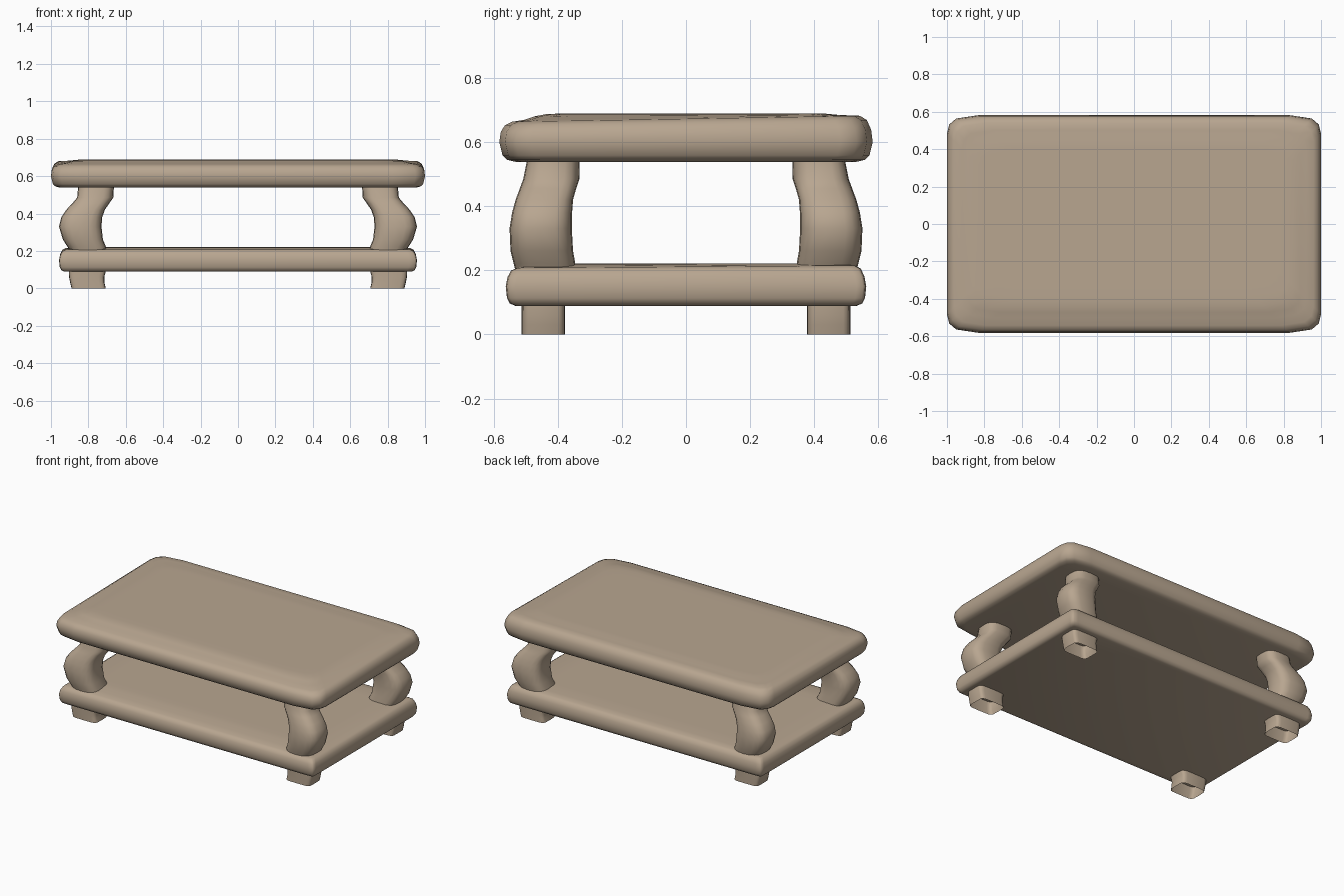
import bpy, bmesh, math

if "Cube" in bpy.data.objects:
    bpy.data.objects.remove(bpy.data.objects["Cube"])

# Brown wood for every part
wood = bpy.data.materials.new("brown_wood")
wood.diffuse_color = (0.48, 0.38, 0.28, 1)
wood.use_nodes = True
wood.node_tree.nodes["Principled BSDF"].inputs["Base Color"].default_value = wood.diffuse_color


def loft(name, rings, cap_bottom=True, cap_top=True, angle=40):
    """Skin a stack of equal-length point rings."""
    bm = bmesh.new()
    loops = [[bm.verts.new(p) for p in ring] for ring in rings]
    n = len(loops[0])
    for a, b in zip(loops, loops[1:]):
        for i in range(n):
            j = (i + 1) % n
            bm.faces.new((a[i], a[j], b[j], b[i]))
    if cap_bottom:
        bm.faces.new(loops[0][::-1])
    if cap_top:
        bm.faces.new(loops[-1])
    bmesh.ops.recalc_face_normals(bm, faces=bm.faces)
    mesh = bpy.data.meshes.new(name)
    bm.to_mesh(mesh)
    bm.free()
    mesh.materials.append(wood)
    obj = bpy.data.objects.new(name, mesh)
    bpy.context.collection.objects.link(obj)
    bpy.ops.object.select_all(action='DESELECT')
    obj.select_set(True)
    bpy.context.view_layer.objects.active = obj
    bpy.ops.object.shade_smooth_by_angle(angle=math.radians(angle))
    return obj


def slab_ring(hx, hy, corner, inset, z, tilt):
    """Rectangle with a softened corner; tilt lifts the back edge."""
    q = [(hx - inset - dx, hy - inset - dy) for dx, dy in corner]
    pts = (q + [(-x, y) for x, y in q[::-1]]
           + [(-x, -y) for x, y in q] + [(x, -y) for x, y in q[::-1]])
    return [(x, y, z + tilt * y / hy) for x, y in pts]


def slab(name, hx, hy, corner, profile):
    return loft(name, [slab_ring(hx, hy, corner, *p) for p in profile])


def block_ring(x0, x1, y0, y1, z, sx, sy, power, sides=20):
    """Superellipse cross-section placed in one corner of the table."""
    cx, cy, rx, ry = (x0 + x1) / 2, (y0 + y1) / 2, (x1 - x0) / 2, (y1 - y0) / 2
    ring = []
    for i in range(sides):
        t = 2 * math.pi * i / sides
        c, s = math.cos(t), math.sin(t)
        x = cx + rx * math.copysign(abs(c) ** (2 / power), c)
        y = cy + ry * math.copysign(abs(s) ** (2 / power), s)
        ring.append((sx * x, sy * y, z))
    return ring


# Tabletop with a slightly raised centre: profile is (inset, z, tilt)
slab("tabletop", 1.0, 0.582,
     [(0, 0.10), (0.012, 0.05), (0.05, 0.018), (0.17, 0)],
     [(0.05, 0.538, 0), (0.025, 0.544, 0), (0.01, 0.558, 0), (0, 0.60, 0),
      (0.005, 0.635, 0.003), (0.018, 0.66, 0.008), (0.04, 0.672, 0.01),
      (0.08, 0.676, 0.008), (0.11, 0.682, 0.003), (0.145, 0.687, 0.001),
      (0.18, 0.688, 0), (0.24, 0.688, 0)])

# Lower shelf
slab("lower_shelf", 0.957, 0.562,
     [(0, 0.03), (0.003, 0.01), (0.011, 0.003), (0.04, 0)],
     [(0.03, 0.089, 0), (0.013, 0.096, 0), (0.004, 0.113, 0), (0, 0.15, 0),
      (0.006, 0.18, 0.001), (0.017, 0.202, 0.003), (0.035, 0.211, 0.004),
      (0.08, 0.215, 0.003), (0.13, 0.22, 0.001), (0.18, 0.221, 0),
      (0.24, 0.221, 0)])

# Curved legs (z, x0, x1, y0, y1) and open-bottomed feet at each corner
LEG = [(0.19, 0.70, 0.895, 0.343, 0.53), (0.22, 0.705, 0.91, 0.345, 0.537),
       (0.26, 0.722, 0.936, 0.352, 0.547), (0.33, 0.73, 0.957, 0.356, 0.55),
       (0.38, 0.726, 0.945, 0.355, 0.542), (0.42, 0.712, 0.918, 0.352, 0.531),
       (0.455, 0.688, 0.885, 0.342, 0.518), (0.485, 0.667, 0.86, 0.332, 0.507),
       (0.55, 0.663, 0.854, 0.331, 0.494)]
FOOT = [(0.0, 0.707, 0.89, 0.377, 0.512), (0.03, 0.714, 0.897, 0.377, 0.512),
        (0.06, 0.715, 0.903, 0.377, 0.512), (0.095, 0.706, 0.905, 0.377, 0.512)]

for ysign, end in ((-1, "front"), (1, "back")):
    for xsign, side in ((-1, "left"), (1, "right")):
        loft(f"{end}_{side}_leg",
             [block_ring(*r[1:], r[0], xsign, ysign, 3) for r in LEG])
        loft(f"{end}_{side}_foot",
             [block_ring(*r[1:], r[0], xsign, ysign, 6) for r in FOOT],
             cap_bottom=False, cap_top=False)
